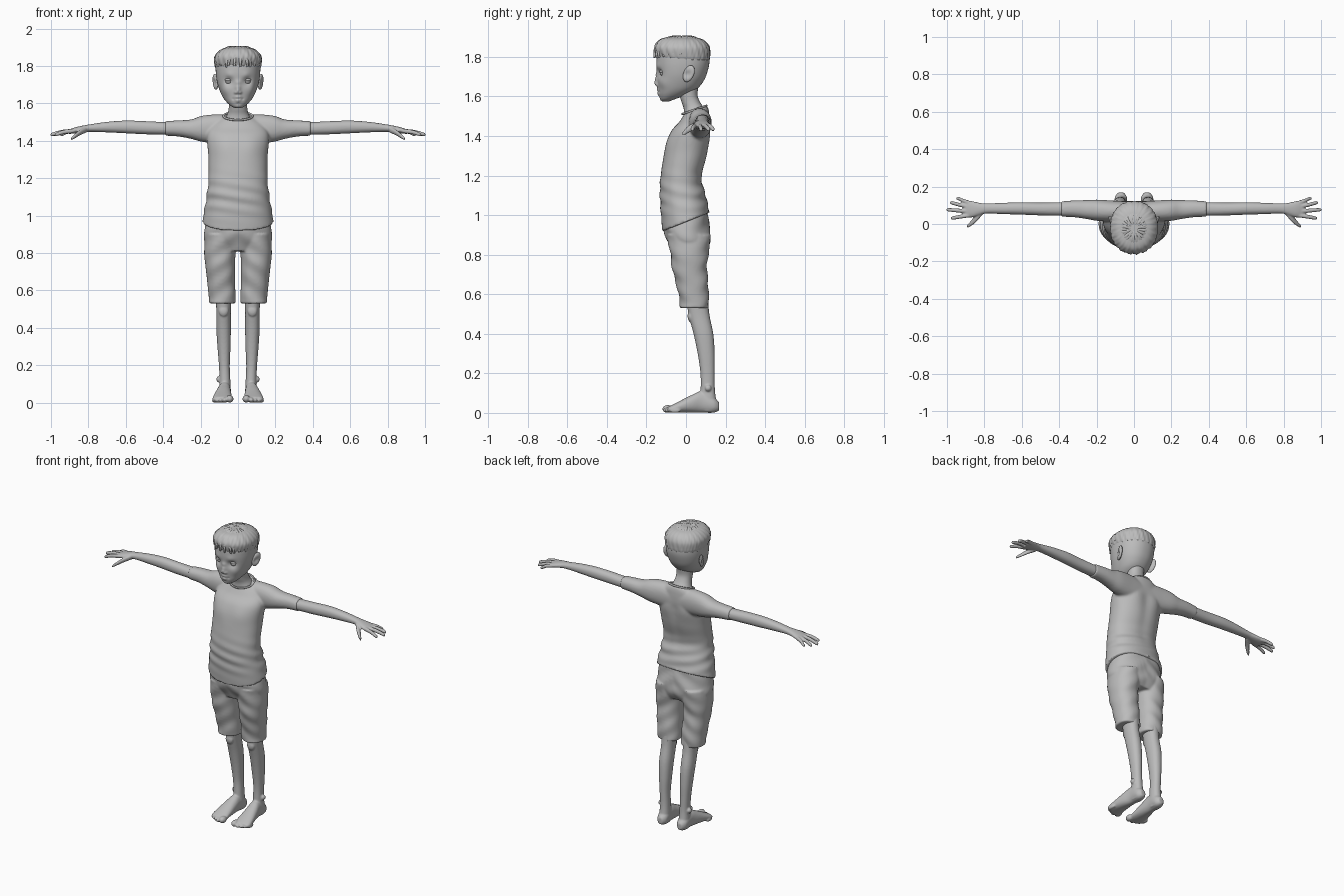
import bpy, bmesh, math, random
from mathutils import Vector, Matrix

random.seed(4)
cube = bpy.data.objects.get("Cube")
if cube:
    bpy.data.objects.remove(cube, do_unlink=True)

clay = bpy.data.materials.new("plain grey")
clay.use_nodes = True
clay.diffuse_color = (0.5, 0.5, 0.5, 1)
clay.node_tree.nodes["Principled BSDF"].inputs["Base Color"].default_value = (0.5, 0.5, 0.5, 1)


def smooth_rows(rows, sub):
    """Catmull-Rom interpolation of station rows."""
    rows = [Vector(tuple(r) + (0,) * (6 - len(r))) for r in rows]
    out = []
    for i in range(len(rows) - 1):
        a, b, c, d = rows[max(i - 1, 0)], rows[i], rows[i + 1], rows[min(i + 2, len(rows) - 1)]
        for k in range(sub):
            t = k / sub
            out.append(b + ((c - a) + (2 * a - 5 * b + 4 * c - d) * t
                            + (3 * b - 3 * c + d - a) * t * t) * (t / 2))
    return out + [rows[-1]]


def loft(bm, axis, rows, n=32, power=2.2, sub=5):
    """Rows: position on axis, two centre offsets, two radii, tilt along second offset."""
    rings = []
    for s, ca, cb, ra, rb, tilt in smooth_rows(rows, sub):
        ring = []
        for k in range(n):
            t = math.tau * k / n
            c, d = math.cos(t), math.sin(t)
            a = ra * math.copysign(abs(c) ** (2 / power), c)
            b = rb * math.copysign(abs(d) ** (2 / power), d)
            along = s + tilt * b
            p = {"X": (along, ca + a, cb + b), "Y": (ca + a, along, cb + b),
                 "Z": (ca + a, cb + b, along)}[axis]
            ring.append(bm.verts.new(p))
        rings.append(ring)
    for r, q in zip(rings, rings[1:]):
        for k in range(n):
            bm.faces.new((r[k], r[(k + 1) % n], q[(k + 1) % n], q[k]))
    bm.faces.new(rings[0])
    bm.faces.new(rings[-1])


def blob(bm, centre, size):
    bmesh.ops.create_uvsphere(bm, u_segments=24, v_segments=16, radius=1,
                              matrix=Matrix.Translation(centre) @ Matrix.Diagonal((*size, 1)))


def push(bm, centre, radius, move, both=True):
    """Soft sculpting nudge, repeated on both sides when off centre."""
    for side in ((1, -1) if both and centre[0] else (1,)):
        c = Vector((centre[0] * side, centre[1], centre[2]))
        m = Vector((move[0] * side, move[1], move[2]))
        for v in bm.verts:
            v.co += m * math.exp(-(v.co - c).length_squared / radius ** 2)


def finish(bm, name, voxel=0, mirror=False, relax=4):
    bmesh.ops.recalc_face_normals(bm, faces=bm.faces)
    me = bpy.data.meshes.new(name)
    bm.to_mesh(me)
    bm.free()
    me.materials.append(clay)
    me.polygons.foreach_set("use_smooth", [True] * len(me.polygons))
    ob = bpy.data.objects.new(name, me)
    bpy.context.collection.objects.link(ob)
    if mirror:
        ob.modifiers.new("mirror", 'MIRROR').use_mirror_merge = False
    if voxel:
        rm = ob.modifiers.new("fuse", 'REMESH')
        rm.mode, rm.voxel_size, rm.use_smooth_shade = 'VOXEL', voxel, True
        sm = ob.modifiers.new("relax", 'SMOOTH')
        sm.factor, sm.iterations = 0.5, relax
    return ob


# Shirt: trunk plus a shoulder yoke that runs into both sleeves
bm = bmesh.new()
loft(bm, "Z", [(.965, 0, 0, .19, .12, .4), (1.02, 0, -.008, .182, .117, .3), (1.08, 0, -.015, .171, .115, .2),
               (1.18, 0, -.025, .159, .106, .1), (1.31, 0, 0, .158, .11, 0), (1.43, 0, .022, .165, .097, .1),
               (1.495, 0, .042, .13, .075, .3), (1.532, 0, .05, .085, .058, .35)], n=64, sub=10)
for k in range(6):
    push(bm, (0, .11, 1.16 + k * .05), .035, (0, -.005, 0))
push(bm, (.08, .12, 1.4), .06, (0, .01, 0))
push(bm, (.07, -.08, 1.37), .06, (0, -.008, 0))
# Cloth folds at the waist
for v in bm.verts:
    fade = math.exp(-((v.co.z - 1.1) / .09) ** 2)
    v.co.y += .004 * fade * math.sin(v.co.z * 90 + v.co.x * 16)
    v.co.x *= 1 + .02 * fade * math.sin(v.co.z * 80)
sleeve = [(.39, .08, 1.466, .041, .039), (.32, .081, 1.466, .045, .043), (.25, .077, 1.462, .051, .052),
          (.19, .073, 1.464, .057, .07), (.1, .068, 1.462, .056, .079)]
loft(bm, "X", sleeve + [(0, .066, 1.455, .054, .077)] + [(-r[0], *r[1:]) for r in reversed(sleeve)], sub=6)
finish(bm, "shirt", .007, relax=5)

# Collar band around the neck opening
bpy.ops.mesh.primitive_torus_add(major_segments=48, minor_segments=10, major_radius=.077, minor_radius=.006,
                                 location=(0, .043, 1.532), rotation=(.33, 0, 0))
collar = bpy.context.object
collar.name, collar.scale = "collar", (1, .84, 1)
collar.data.materials.append(clay)
bpy.ops.object.shade_smooth()

# Shorts: seat plus two loose legs
bm = bmesh.new()
loft(bm, "Z", [(1.0, 0, .005, .165, .105, .2), (.93, 0, .002, .178, .114), (.87, 0, .01, .182, .106),
               (.81, 0, .016, .15, .08)], n=48)
for s in (1, -1):
    loft(bm, "Z", [(.9, s * .09, .008, .085, .105), (.8, s * .097, .016, .084, .094),
                   (.73, s * .095, .018, .079, .088), (.64, s * .09, .033, .074, .08),
                   (.56, s * .084, .042, .072, .073), (.53, s * .084, .042, .071, .072)], n=40)
push(bm, (.08, .1, .88), .07, (0, .012, 0))
for v in bm.verts:
    v.co.y += .003 * math.sin(v.co.z * 60 + abs(v.co.x) * 40)
finish(bm, "shorts", .006, relax=5)

# Legs with feet and toes
bm = bmesh.new()
loft(bm, "Z", [(.6, .077, .055, .046, .055), (.5, .077, .065, .039, .053), (.4, .077, .088, .039, .05),
               (.3, .075, .102, .035, .043), (.2, .073, .109, .029, .036), (.12, .07, .11, .029, .036),
               (.05, .07, .112, .032, .042), (.01, .07, .115, .026, .042)])
loft(bm, "Y", [(.168, .07, .033, .016, .02), (.14, .07, .04, .033, .039), (.08, .072, .055, .034, .054),
               (.03, .077, .046, .041, .045), (-.03, .082, .031, .049, .03), (-.07, .084, .021, .052, .02),
               (-.09, .083, .017, .045, .014)])
for x, y, r in [(.044, -.092, .02), (.071, -.09, .014), (.092, -.08, .013), (.111, -.07, .012), (.127, -.055, .012)]:
    blob(bm, (x, y, r), (r, .028, r))
for x in (.058, .104):
    blob(bm, (x, .112, .125), (.012, .016, .016))
blob(bm, (.077, .022, .49), (.026, .014, .03))
finish(bm, "legs_and_feet", .005, mirror=True, relax=3)

# Arms with hands and fingers
bm = bmesh.new()
loft(bm, "X", [(.3, .082, 1.466, .037, .036), (.39, .08, 1.466, .036, .034), (.5, .08, 1.47, .034, .035),
               (.6, .083, 1.474, .033, .034), (.7, .083, 1.473, .03, .028), (.79, .083, 1.468, .027, .02),
               (.83, .08, 1.463, .034, .018), (.87, .079, 1.456, .044, .016), (.905, .08, 1.448, .042, .012)])
for y0, x1, y1 in [(.114, .95, .136), (.092, .985, .113), (.068, 1.003, .076), (.046, .98, .032)]:
    loft(bm, "X", [(.88, y0, 1.453, .011, .012), ((x1 + .88) / 2, (y0 + y1) / 2, 1.447, .0105, .0115),
                   (x1 - .012, y1, 1.435, .0095, .01), (x1, y1, 1.431, .005, .006)], n=16)
loft(bm, "X", [(.81, .068, 1.46, .018, .016), (.845, .03, 1.444, .02, .015), (.873, .002, 1.424, .014, .012),
               (.892, -.014, 1.41, .008, .008)], n=16)
finish(bm, "arms_and_hands", .0045, mirror=True, relax=3)

# Neck
bm = bmesh.new()
loft(bm, "Z", [(1.48, 0, .05, .09, .06), (1.535, 0, .042, .06, .053), (1.57, 0, .025, .05, .047),
               (1.61, 0, .012, .049, .046), (1.67, 0, .012, .052, .055)])
finish(bm, "neck")

# Head, sculpted from a smooth egg
bm = bmesh.new()
loft(bm, "Z", [(1.575, 0, -.1, .016, .016), (1.586, 0, -.092, .038, .036), (1.61, 0, -.066, .064, .071),
               (1.64, 0, -.041, .085, .099), (1.68, 0, -.027, .102, .117), (1.72, 0, -.02, .113, .127),
               (1.77, 0, -.016, .119, .134), (1.82, 0, -.016, .117, .13), (1.86, 0, -.016, .1, .112),
               (1.885, 0, -.016, .07, .08), (1.9, 0, -.016, .03, .03)], n=128, sub=11)
for centre, radius, move in [
        ((.048, -.135, 1.718), .025, (0, .015, 0)),        # eye sockets
        ((.045, -.138, 1.748), .022, (0, -.005, 0)),       # brows
        ((.062, -.11, 1.67), .03, (.003, -.005, 0)),       # cheeks
        ((0, -.145, 1.71), .014, (0, -.007, 0)),           # nose bridge
        ((0, -.146, 1.685), .014, (0, -.011, 0)),
        ((0, -.15, 1.663), .014, (0, -.019, 0)),           # nose tip
        ((.013, -.146, 1.657), .009, (0, -.008, 0)),       # nostril wings
        ((.008, -.14, 1.634), .011, (0, -.006, 0)),        # upper lip
        ((0, -.138, 1.614), .014, (0, -.007, 0)),          # lower lip
        ((.024, -.132, 1.624), .007, (0, .004, 0)),        # mouth corners
        ((0, -.13, 1.602), .009, (0, .004, 0)),
        ((0, -.115, 1.585), .018, (0, -.006, 0))]:         # chin
    push(bm, centre, radius, move)
for k in range(-4, 5):
    push(bm, (k * .005, -.146, 1.6245), .0045, (0, .0025, 0), both=False)
finish(bm, "head")

# Eyes with upper lids
bm = bmesh.new()
blob(bm, (.048, -.111, 1.718), (.021, .021, .017))
finish(bm, "eyes", mirror=True)
bm = bmesh.new()
blob(bm, (.048, -.111, 1.726), (.024, .023, .012))
finish(bm, "eyelids", mirror=True)

# Ears with a hollow and a lobe
bm = bmesh.new()
blob(bm, (.121, .014, 1.715), (.013, .028, .042))
push(bm, (.134, .008, 1.712), .017, (-.011, 0, 0), both=False)
for v in bm.verts:
    v.co.y += (v.co.z - 1.715) * .25
    v.co.x += (v.co.y - .014) * .3
finish(bm, "ears", mirror=True)

# Hair: cropped cap with fine strand ridges
bm = bmesh.new()
loft(bm, "Z", [(1.785, 0, -.006, .117, .124), (1.805, 0, -.014, .124, .135), (1.845, 0, -.02, .126, .14),
               (1.875, 0, -.022, .108, .124), (1.894, 0, -.025, .078, .093), (1.904, 0, -.025, .025, .03)],
     n=128, sub=8)
for v in bm.verts:
    turn = math.atan2(v.co.y, v.co.x)
    ridge = 1 + .012 * math.sin(turn * 23 + v.co.z * 50) + .008 * math.sin(turn * 41 - v.co.z * 90)
    v.co.x *= ridge
    v.co.y *= ridge
finish(bm, "hair_cap")

# Hair locks swept from the crown, longest at the fringe
locks = bpy.data.curves.new("hair_locks", 'CURVE')
locks.dimensions, locks.bevel_depth, locks.bevel_resolution = '3D', .014, 2
locks.use_fill_caps = True
locks.materials.append(clay)
for layer, count in ((0, 34), (1, 24)):
    for k in range(count):
        turn = math.tau * (k + random.uniform(-.3, .3)) / count
        front = max(0, -math.sin(turn))
        low = (.28 - .3 * front if layer == 0 else .65) + random.uniform(-.08, .08)
        spline = locks.splines.new('POLY')
        spline.points.add(9)
        for i, p in enumerate(spline.points):
            t = i / 9
            lift = 1.45 + (low - 1.45) * t
            a = turn + .3 * t * math.cos(turn)
            out = math.cos(lift) * (1 + .05 * front * math.sin(t * math.pi))
            p.co = (.121 * out * math.cos(a), -.021 + .138 * out * math.sin(a), 1.8 + .1 * math.sin(lift), 1)
            p.radius = .3 + .7 * math.sin(math.pi * min(t + .08, .95))
        spline.use_smooth = True
bpy.context.collection.objects.link(bpy.data.objects.new("hair_locks", locks))
